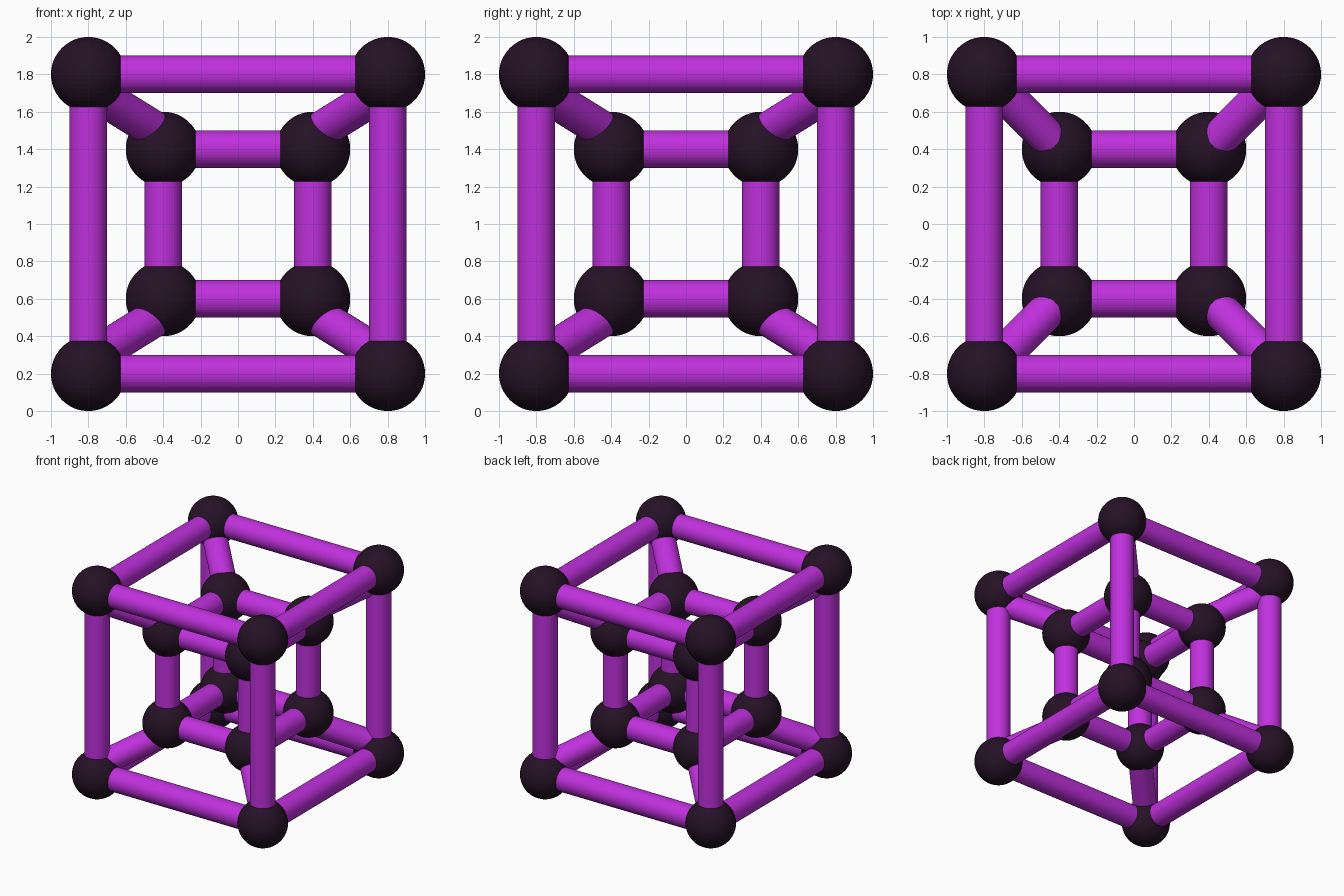
import bpy
from itertools import product
from mathutils import Vector

if "Cube" in bpy.data.objects:
    bpy.data.objects.remove(bpy.data.objects["Cube"])


def material(name, color):
    m = bpy.data.materials.new(name)
    m.diffuse_color = (*color, 1)
    m.use_nodes = True
    m.node_tree.nodes["Principled BSDF"].inputs["Base Color"].default_value = m.diffuse_color
    return m


PURPLE = material("bright purple", (0.53, 0.03, 0.73))
DARK = material("dark plum", (0.019, 0.006, 0.019))
CENTRE = Vector((0, 0, 1))


def finish(name, mat):
    ob = bpy.context.object
    ob.name = name
    ob.data.materials.append(mat)


def ball(name, p):
    bpy.ops.mesh.primitive_uv_sphere_add(segments=48, ring_count=24, radius=0.2, location=p)
    finish(name, DARK)


def rod(name, a, b):
    d = b - a
    bpy.ops.mesh.primitive_cylinder_add(vertices=40, radius=0.1, depth=d.length,
                                        location=(a + b) / 2,
                                        rotation=d.to_track_quat('Z', 'Y').to_euler())
    finish(name, PURPLE)


signs = [Vector(s) for s in product((-1, 1), repeat=3)]

# Outer and inner cube frames: balls at the corners, rods along the edges
for label, half in (("outer", 0.8), ("inner", 0.4)):
    for s in signs:
        ball(label + "_corner_ball", CENTRE + s * half)
        for axis in range(3):
            if s[axis] < 0:
                t = s.copy()
                t[axis] = 1
                rod(label + "_edge_rod", CENTRE + s * half, CENTRE + t * half)

# Connecting rods between the frames, at a shallower pitch than the true diagonal
for s in signs:
    mid = CENTRE + s * 0.6
    step = Vector((s.x, s.y, s.z * 0.62)) * 0.2
    rod("connecting_rod", mid - step, mid + step)
